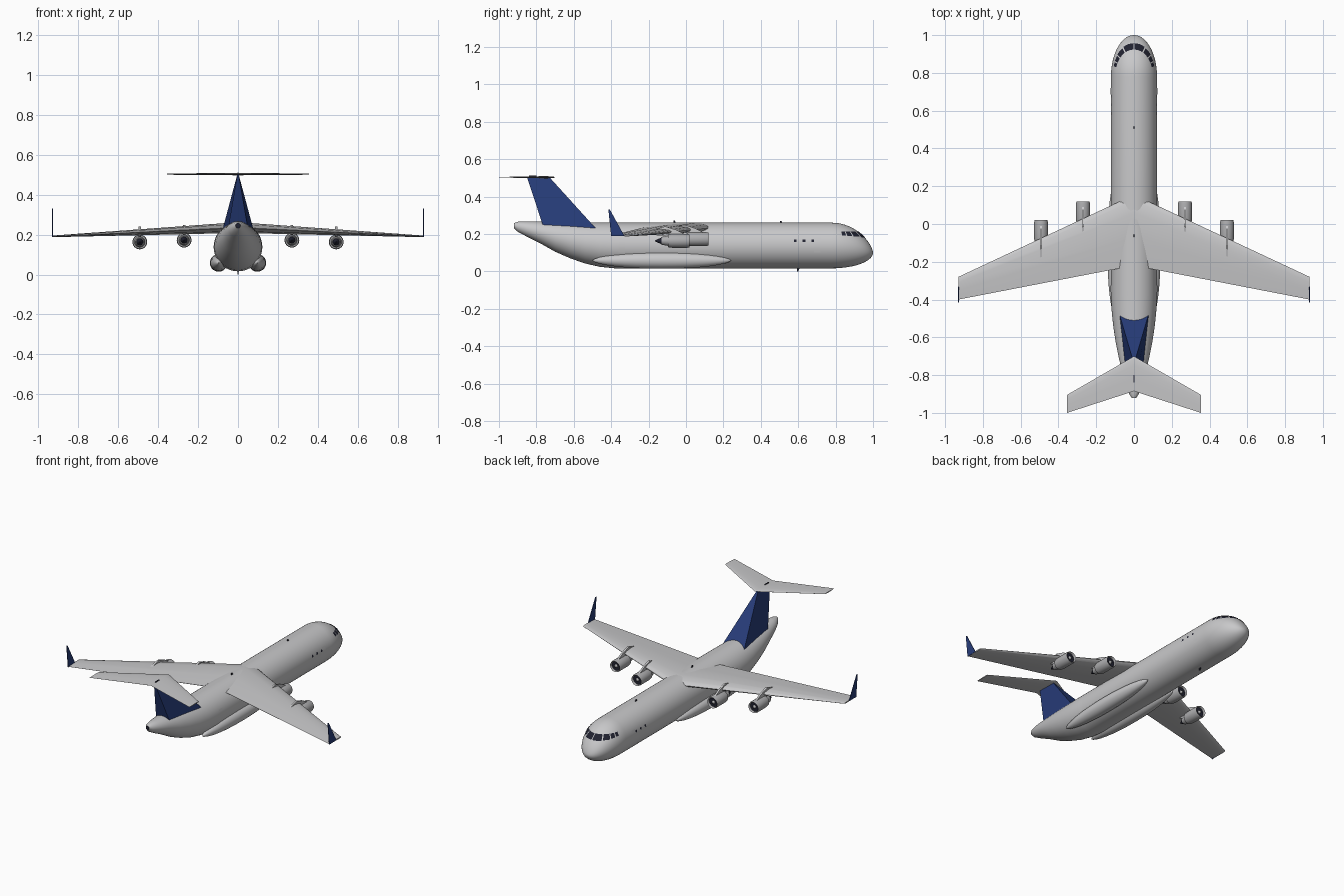
import bpy
import math
from mathutils import Vector
from mathutils.bvhtree import BVHTree

if "Cube" in bpy.data.objects:
    bpy.data.objects.remove(bpy.data.objects["Cube"])


def material(name, r, g, b):
    m = bpy.data.materials.new(name)
    m.use_nodes = True
    m.diffuse_color = (r, g, b, 1)
    m.node_tree.nodes["Principled BSDF"].inputs["Base Color"].default_value = (r, g, b, 1)
    return m


GREY = material("light grey paint", 0.58, 0.58, 0.59)
METAL = material("nacelle grey", 0.42, 0.42, 0.43)
BLUE = material("tail blue", 0.02, 0.045, 0.19)
DARK = material("dark glass", 0.015, 0.016, 0.03)


def build(name, verts, faces, mats, smooth=True):
    mesh = bpy.data.meshes.new(name)
    mesh.from_pydata(verts, [], faces)
    for m in mats:
        mesh.materials.append(m)
    obj = bpy.data.objects.new(name, mesh)
    bpy.context.collection.objects.link(obj)
    bpy.ops.object.select_all(action="DESELECT")
    obj.select_set(True)
    bpy.context.view_layer.objects.active = obj
    bpy.ops.object.mode_set(mode="EDIT")
    bpy.ops.mesh.select_all(action="SELECT")
    bpy.ops.mesh.normals_make_consistent(inside=False)
    bpy.ops.object.mode_set(mode="OBJECT")
    if smooth:
        bpy.ops.object.shade_smooth_by_angle(angle=math.radians(35))
    return obj


def loft(name, rings, mats, smooth=True):
    """Skin equal-sized closed rings and cap both ends."""
    n = len(rings[0])
    verts = [p for ring in rings for p in ring]
    faces = [(i * n + j, i * n + (j + 1) % n, (i + 1) * n + (j + 1) % n, (i + 1) * n + j)
             for i in range(len(rings) - 1) for j in range(n)]
    faces.append(tuple(range(n)))
    faces.append(tuple(range(len(verts) - n, len(verts))))
    return build(name, verts, faces, mats, smooth)


def oval(x, y, z, rx, rz, n=48):
    return [(x + rx * math.cos(a), y, z + rz * math.sin(a))
            for a in (math.tau * k / n for k in range(n))]


def lathe(name, x, y, z, profile, mats, n=24):
    return loft(name, [oval(x, y + d, z, r, r, n) for d, r in profile], mats)


def plate(name, outline, x, half, mats):
    """Extrude a side outline of (y, z) points across x."""
    return loft(name, [[(x + s * half, y, z) for y, z in outline] for s in (-1, 1)], mats, False)


def wing(name, root, tip, mats):
    """Swept surface; each station is (x, leading y, trailing y, z, half thickness)."""
    shape = [(0, 0), (0.02, 0.35), (0.08, 0.7), (0.25, 1), (0.6, 0.7), (1, 0.04)]
    loop = shape + [(t, -h) for t, h in reversed(shape[1:])]
    mirrored = (-tip[0],) + tip[1:]
    return loft(name, [[(x, le + t * (te - le), z + h * half) for t, h in loop]
                       for x, le, te, z, half in (mirrored, root, tip)], mats)


# Fuselage: (y, top, bottom, half width), then a rounded nose
stations = [(-0.92, 0.258, 0.232, 0.012), (-0.9, 0.265, 0.212, 0.026),
            (-0.85, 0.267, 0.185, 0.046), (-0.78, 0.267, 0.15, 0.064),
            (-0.7, 0.265, 0.105, 0.082), (-0.62, 0.263, 0.07, 0.098),
            (-0.54, 0.261, 0.042, 0.11), (-0.46, 0.26, 0.024, 0.118),
            (-0.38, 0.26, 0.016, 0.122), (0.2, 0.26, 0.016, 0.122)]
for k in range(16):
    a = math.radians(88.5) * k / 15
    c = math.cos(a)
    stations.append((0.78 + 0.22 * math.sin(a), 0.1 + 0.16 * c ** 1.35, 0.1 - 0.084 * c, 0.122 * c))
fuselage = loft("fuselage", [oval(0, y, (t + b) / 2, w, (t - b) / 2)
                             for y, t, b, w in stations], [GREY, DARK])
for f in fuselage.data.polygons:
    if f.center.y < -0.915:
        f.material_index = 1
hull = BVHTree.FromPolygons([v.co.copy() for v in fuselage.data.vertices],
                            [tuple(f.vertices) for f in fuselage.data.polygons])


def panel(name, ray, mats, lift=0.002, n=6):
    """Thin skin laid on the hull; ray(u, v) gives a start point and a direction."""
    verts = []
    for i in range(n + 1):
        for j in range(n + 1):
            start, way = ray(i / n, j / n)
            hit = hull.ray_cast(start, way.normalized())[0]
            verts.append(hit - way.normalized() * lift)
    m = n + 1
    faces = [(i * m + j, i * m + j + 1, (i + 1) * m + j + 1, (i + 1) * m + j)
             for i in range(n) for j in range(n)]
    obj = build(name, verts, faces, mats)
    poly = obj.data.polygons[0]
    if poly.normal.dot(way) > 0:
        obj.data.flip_normals()
    return obj


def side_panel(name, side, y0, y1, z0, z1, mat, lift):
    panel(name, lambda u, v: (Vector((side, y0 + u * (y1 - y0), z0 + v * (z1 - z0))),
                              Vector((-side, 0, 0))), [mat], lift)


# Cockpit panes wrap the nose, measured by angle from straight ahead
def pane(name, a0, a1, z0, z1):
    def ray(u, v):
        a = math.radians(a0 + u * (a1 - a0))
        way = Vector((-math.sin(a), -math.cos(a), 0))
        return Vector((0, 0.8, z0 + v * (z1 - z0))) - way, way
    panel(name, ray, [DARK], 0.003)


for side, label in ((1, "left"), (-1, "right")):
    for k, (a0, a1) in enumerate(((1, 22), (25, 42), (45, 58), (61, 72))):
        pane(f"{label}_cockpit_window_{k + 1}", side * a0, side * a1, 0.182 + 0.003 * k, 0.212)

    # Cabin windows and doors
    for k in range(3):
        y = 0.585 + 0.046 * k
        side_panel(f"{label}_cabin_window_{k + 1}", side, y - 0.007, y + 0.007, 0.157, 0.171, DARK, 0.002)
    side_panel(f"{label}_front_door", side, 0.685, 0.72, 0.1, 0.18, GREY, 0.0015)
    side_panel(f"{label}_rear_door", side, -0.36, -0.325, 0.1, 0.18, GREY, 0.0015)

    # Landing gear fairing
    rings = []
    for k in range(17):
        t = math.cos(math.pi * (0.02 + 0.96 * k / 16))
        r = 0.044 * (1 - abs(t) ** 2.2) ** 0.6
        rings.append(oval(side * 0.097, -0.13 - 0.37 * t, 0.058, r, r, 24))
    loft(f"{label}_gear_fairing", rings, [GREY])

    # Winglet
    plate(f"{label}_winglet", [(-0.33, 0.19), (-0.4, 0.188), (-0.415, 0.33), (-0.407, 0.33)],
          side * 0.929, 0.002, [BLUE])

    # Engines with pylons
    for place, x, y, z in (("inner", 0.27, 0.12, 0.172), ("outer", 0.492, 0.02, 0.163)):
        x *= side
        tag = f"{label}_{place}"
        lathe(f"{tag}_nacelle", x, y, z,
              [(-0.02, 0.029), (-0.004, 0.031), (0, 0.034), (-0.012, 0.037), (-0.095, 0.037),
               (-0.115, 0.034), (-0.115, 0.027), (-0.15, 0.021)], [METAL])
        lathe(f"{tag}_fan", x, y, z, [(-0.018, 0.0295), (-0.014, 0.0295)], [DARK])
        lathe(f"{tag}_spinner", x, y, z, [(-0.014, 0.011), (-0.006, 0.007), (0, 0.001)], [METAL], 16)
        lathe(f"{tag}_exhaust_plug", x, y, z, [(-0.149, 0.018), (-0.165, 0.012), (-0.185, 0.002)], [DARK], 16)
        plate(f"{tag}_pylon", [(y + a, z + b) for a, b in
                               ((-0.025, 0.034), (-0.07, 0.058), (-0.13, 0.077),
                                (-0.22, 0.055), (-0.17, 0.025), (-0.1, 0.025))], x, 0.006, [GREY])

# Main wing and high tailplane
wing("main_wing", (0, 0.155, -0.22, 0.235, 0.027), (0.93, -0.28, -0.4, 0.191, 0.004), [GREY])
wing("tailplane", (0, -0.7, -0.885, 0.503, 0.006), (0.355, -0.905, -1.0, 0.503, 0.003), [GREY])

# Wedge-shaped fin with a broad base
loft("tail_fin", [[(-f, yf, z), (f, yf, z), (r, yr, z), (-r, yr, z)] for f, yf, r, yr, z in
                  ((0.084, -0.455, 0.055, -0.75, 0.2), (0.003, -0.73, 0.003, -0.85, 0.503))],
     [BLUE], False)
plate("tailplane_marker", [(-0.8, 0.5), (-0.84, 0.5), (-0.84, 0.511), (-0.8, 0.511)], 0, 0.003, [DARK])

# Blade antennas above and below
for name, y, base, tip in (("front_top_antenna", 0.51, 0.255, 0.27),
                           ("rear_top_antenna", -0.06, 0.255, 0.272),
                           ("belly_antenna", 0.6, 0.02, 0.0)):
    plate(name, [(y - 0.008, base), (y + 0.008, base), (y, tip), (y - 0.007, tip)], 0, 0.002, [DARK])
